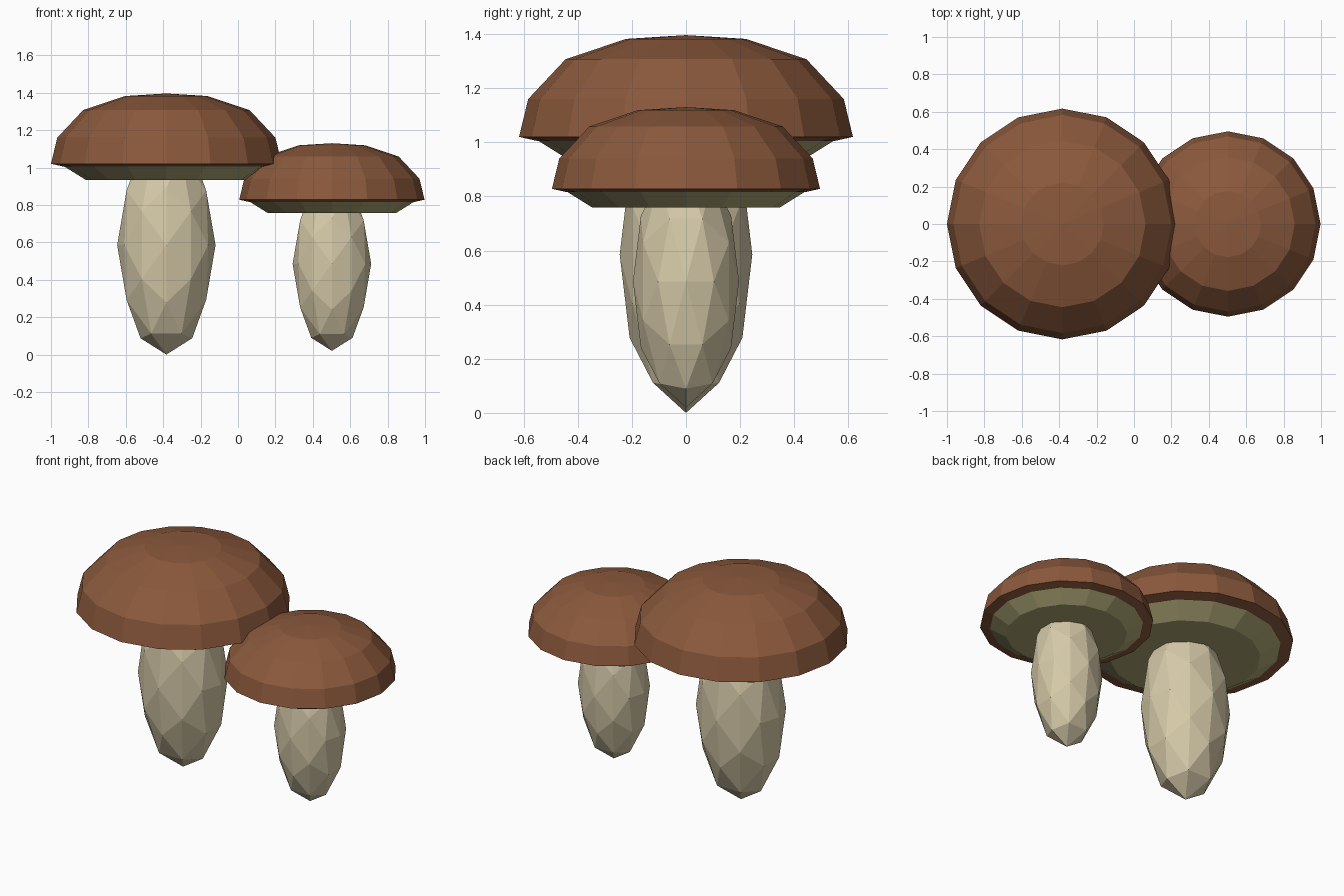
import bpy, bmesh, math
from mathutils import Matrix

if "Cube" in bpy.data.objects:
    bpy.data.objects.remove(bpy.data.objects["Cube"], do_unlink=True)

SIDES = 16


def material(name, rgb):
    # 8-bit display colour to linear
    color = [((c / 255 + 0.055) / 1.055) ** 2.4 for c in rgb] + [1]
    mat = bpy.data.materials.new(name)
    mat.use_nodes = True
    mat.diffuse_color = color
    bsdf = mat.node_tree.nodes["Principled BSDF"]
    bsdf.inputs["Base Color"].default_value = color
    bsdf.inputs["Roughness"].default_value = 0.9
    return mat


cap_brown = material("cap brown", (139, 89, 60))
stem_cream = material("stem cream", (213, 201, 168))
gill_olive = material("gill olive", (174, 167, 118))


def finish(bm, name, mat):
    bmesh.ops.recalc_face_normals(bm, faces=bm.faces)
    mesh = bpy.data.meshes.new(name)
    bm.to_mesh(mesh)
    bm.free()
    mesh.materials.append(mat)
    obj = bpy.data.objects.new(name, mesh)
    bpy.context.collection.objects.link(obj)
    return obj


def lathe(name, profile, x, z, scale, mat):
    """Faceted solid of revolution; both ends are closed."""
    bm = bmesh.new()
    rings = []
    for r, h in profile:
        if r == 0:
            rings.append([bm.verts.new((x, 0, z + h * scale))])
            continue
        angles = [math.tau * i / SIDES for i in range(SIDES)]
        rings.append([bm.verts.new((x + r * scale * math.cos(a),
                                    r * scale * math.sin(a),
                                    z + h * scale)) for a in angles])
    for low, high in zip(rings, rings[1:]):
        for i in range(SIDES):
            j = (i + 1) % SIDES
            if len(high) == 1:
                bm.faces.new((low[i], low[j], high[0]))
            else:
                bm.faces.new((low[i], low[j], high[j], high[i]))
    bm.faces.new(rings[0])
    if len(rings[-1]) > 1:
        bm.faces.new(rings[-1])
    return finish(bm, name, mat)


def stem(name, x, z, radii):
    """Stretched icosphere resting on an edge midpoint."""
    bm = bmesh.new()
    bmesh.ops.create_icosphere(bm, subdivisions=2, radius=1)
    tilt = Matrix.Rotation(-math.atan(2) / 2, 4, "Y")
    place = Matrix.Translation((x, 0, z)) @ Matrix.Diagonal((*radii, 1))
    bmesh.ops.transform(bm, matrix=place @ tilt, verts=bm.verts)
    return finish(bm, name, stem_cream)


# Profiles as (radius, height above the rim)
CAP = [(0.55, -0.015), (0.617, 0), (0.583, 0.14), (0.445, 0.287),
       (0.221, 0.362), (0, 0.376)]
GILLS = [(0.43, -0.087), (0.55, -0.012), (0.5, 0.01)]

# Large mushroom
stem("large_stem", -0.383, 0.585, (0.263, 0.245, 0.585))
lathe("large_gills", GILLS, -0.383, 1.02, 1, gill_olive)
lathe("large_cap", CAP, -0.383, 1.02, 1, cap_brown)

# Small mushroom
stem("small_stem", 0.502, 0.485, (0.21, 0.196, 0.465))
lathe("small_gills", GILLS, 0.502, 0.828, 0.803, gill_olive)
lathe("small_cap", CAP, 0.502, 0.828, 0.803, cap_brown)
